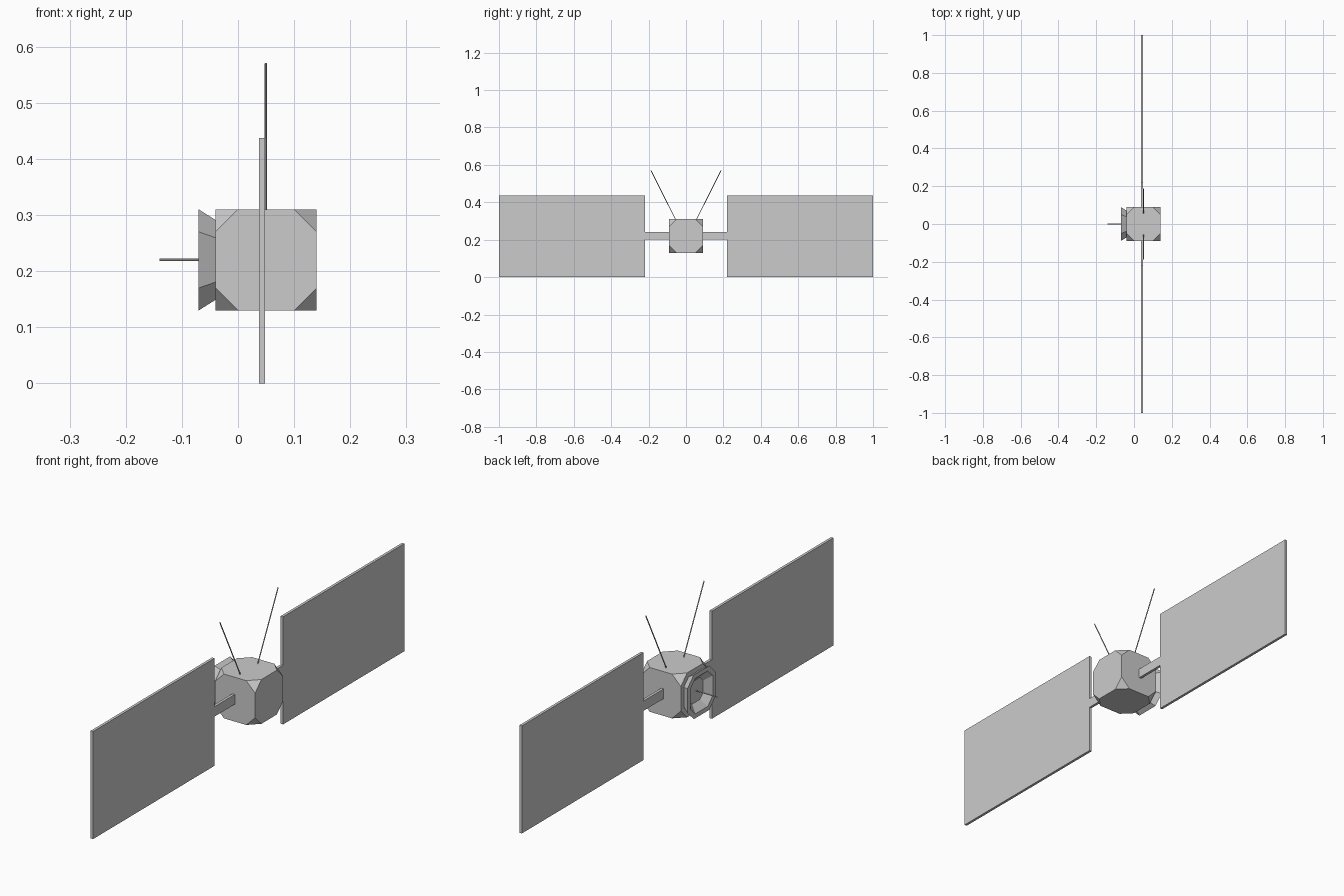
import bpy, bmesh
from itertools import product
from mathutils import Vector

if "Cube" in bpy.data.objects:
    bpy.data.objects.remove(bpy.data.objects["Cube"])

C = Vector((0.05, 0, 0.22))   # body centre
H, CUT = 0.09, 0.04           # body half size, corner cut


def finish(name, bm):
    bmesh.ops.recalc_face_normals(bm, faces=bm.faces)
    me = bpy.data.meshes.new(name)
    bm.to_mesh(me)
    bm.free()
    ob = bpy.data.objects.new(name, me)
    bpy.context.collection.objects.link(ob)
    return ob


def rod(name, a, b, r, sides=8):
    a, b = Vector(a), Vector(b)
    bm = bmesh.new()
    bmesh.ops.create_cone(bm, cap_ends=True, segments=sides, radius1=r, radius2=r,
                          depth=(b - a).length)
    rot = (b - a).to_track_quat('Z', 'Y')
    for v in bm.verts:
        v.co = rot @ v.co + (a + b) / 2
    return finish(name, bm)


# Body: cube with its eight corners cut off
bm = bmesh.new()
for s in product((-1, 1), repeat=3):
    for axis in range(3):
        p = Vector(s) * H
        p[axis] -= s[axis] * CUT
        bm.verts.new(C + p)
bmesh.ops.convex_hull(bm, input=bm.verts)
bmesh.ops.dissolve_limit(bm, angle_limit=0.01, verts=bm.verts, edges=bm.edges)
finish("body", bm)

# Dish: flared octagon with a rim and a recessed bowl
n = H - CUT
outline = [(H, n), (n, H), (-n, H), (-H, n), (-H, -n), (-n, -H), (n, -H), (H, -n)]
profile = [(-0.04, 0.79), (-0.07, 1.0), (-0.07, 0.8), (-0.045, 0.5)]  # x, scale
bm = bmesh.new()
rings = [[bm.verts.new((x, y * k, C.z + z * k)) for y, z in outline] for x, k in profile]
for r0, r1 in zip(rings, rings[1:]):
    for i in range(8):
        j = (i + 1) % 8
        bm.faces.new((r0[i], r0[j], r1[j], r1[i]))
bm.faces.new(rings[0])
bm.faces.new(rings[-1])
finish("dish", bm)

rod("dish_probe", (-0.14, 0, 0.22), (-0.043, 0, 0.22), 0.0022)

# Solar wings with their support arms, and the whip antennas
X0, X1, Z0, Z1 = 0.0375, 0.0485, 0.0, 0.437
for side, s in (("right", 1), ("left", -1)):
    shape = [(0.085, 0.2), (0.22, 0.2), (0.22, Z0), (1, Z0),
             (1, Z1), (0.22, Z1), (0.22, 0.24), (0.085, 0.24)]
    bm = bmesh.new()
    face = bm.faces.new([bm.verts.new((X0, s * y, z)) for y, z in shape])
    ext = bmesh.ops.extrude_face_region(bm, geom=[face], use_keep_orig=True)
    for v in ext["geom"]:
        if isinstance(v, bmesh.types.BMVert):
            v.co.x = X1
    finish(side + "_solar_wing", bm)
    rod(side + "_antenna", (0.0495, s * 0.054, 0.305), (0.0495, s * 0.187, 0.57), 0.0022)
